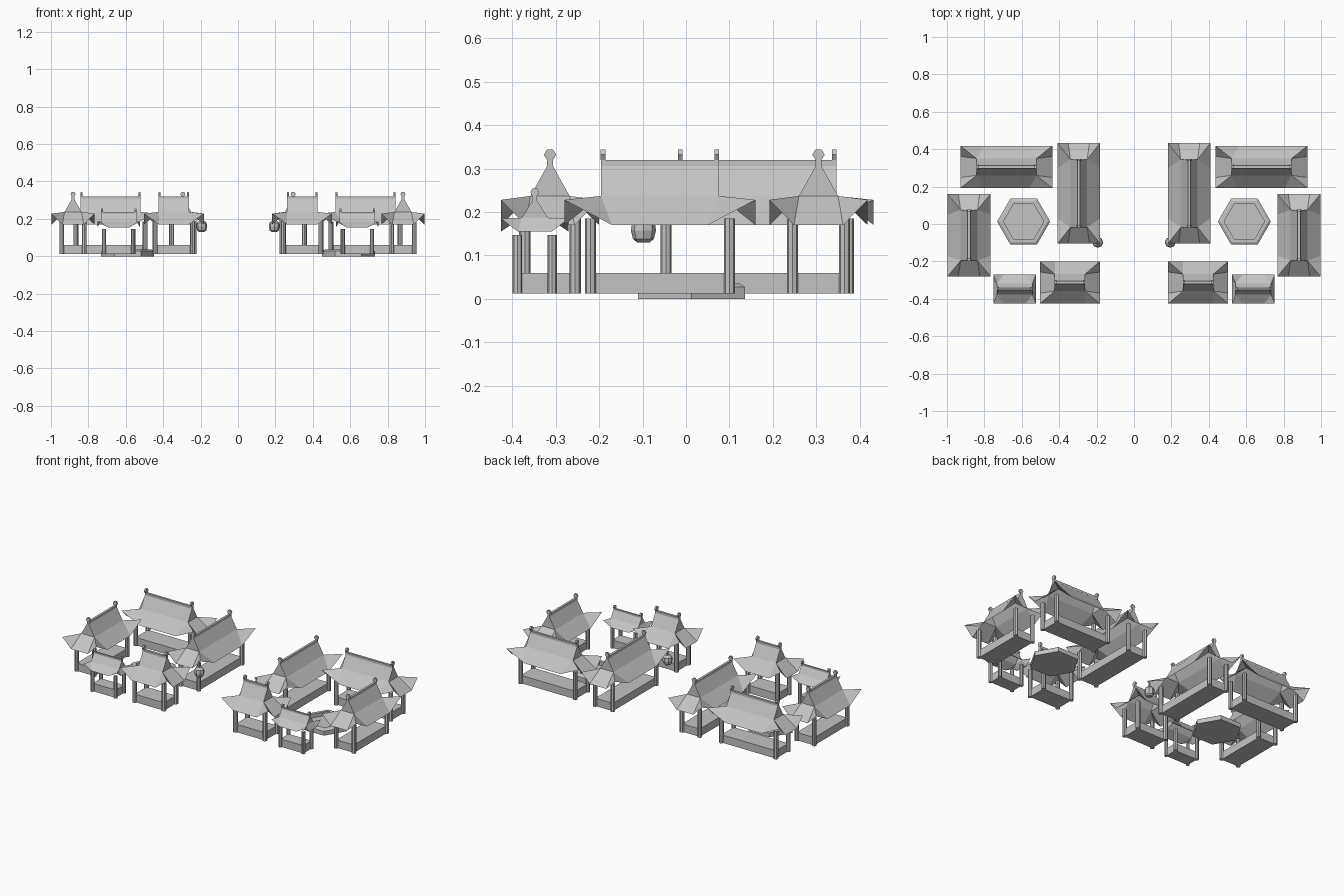
import bpy, bmesh, math
from mathutils import Matrix, Vector

cube = bpy.data.objects.get("Cube")
if cube:
    bpy.data.objects.remove(cube)

grey = bpy.data.materials.new("plain_grey")
grey.use_nodes = True
COLOR = (0.55, 0.55, 0.55, 1)
grey.diffuse_color = COLOR
grey.node_tree.nodes["Principled BSDF"].inputs["Base Color"].default_value = COLOR


def finish(name, bm, place):
    me = bpy.data.meshes.new(name)
    bm.to_mesh(me)
    bm.free()
    me.materials.append(grey)
    ob = bpy.data.objects.new(name, me)
    ob.matrix_world = place
    bpy.context.collection.objects.link(ob)
    return ob


def box(bm, x, y, z0, z1, hx, hy):
    mat = Matrix.Translation((x, y, (z0 + z1) / 2)) @ Matrix.Diagonal((2 * hx, 2 * hy, z1 - z0, 1))
    bmesh.ops.create_cube(bm, size=1, matrix=mat)


def roof(name, place, L, W, r, g, heights):
    """Hip and gable roof with upturned corners, open underneath."""
    low, tip, shoulder, top = heights
    a, b = L * 0.5, W * 0.5
    bm = bmesh.new()

    def face(*pts):
        bm.faces.new([bm.verts.new(p) for p in pts])

    for s in (-1, 1):
        # steep upper slope and the middle of the long eave
        face((-r, 0, top), (r, 0, top), (r, s * g, shoulder), (-r, s * g, shoulder))
        face((-r, s * g, shoulder), (r, s * g, shoulder), (a, s * W, low), (-a, s * W, low))
        # gable wall and the middle of the end eave
        face((s * r, -g, shoulder), (s * r, g, shoulder), (s * r, 0, top))
        face((s * r, -g, shoulder), (s * r, g, shoulder), (s * L, b, low), (s * L, -b, low))
        # raised corners
        for t in (-1, 1):
            corner, peak = (s * r, t * g, shoulder), (s * L, t * W, tip)
            face(corner, peak, (s * a, t * W, low))
            face(corner, peak, (s * L, t * b, low))
    bmesh.ops.remove_doubles(bm, verts=bm.verts, dist=1e-5)
    bmesh.ops.recalc_face_normals(bm, faces=bm.faces)
    if sum(f.normal.z for f in bm.faces) < 0:
        bmesh.ops.reverse_faces(bm, faces=bm.faces)
    finish(name + "_roof", bm, place)


def pavilion(name, place, L, W, r, post_x, post_y, small=False):
    k = 0.75 if small else 1
    heights = (0.155, 0.185, 0.187, 0.235) if small else (0.17, 0.228, 0.237, 0.318)
    top = heights[3]
    roof(name, place, L, W, r, 0.03 if small else 0.045, heights)

    # ridge beam with a flat six-sided finial at each end
    bm = bmesh.new()
    box(bm, 0, 0, top - 0.012 * k, top + 0.002, r, 0.007 * k)
    for s in (-1, 1):
        mat = (Matrix.Translation((s * (r - 0.005), 0, top + 0.014 * k))
               @ Matrix.Rotation(math.pi / 2, 4, "Y"))
        bmesh.ops.create_cone(bm, cap_ends=True, segments=6, radius1=0.014 * k,
                              radius2=0.014 * k, depth=0.011, matrix=mat)
    finish(name + "_ridge", bm, place)

    # low plinth
    bm = bmesh.new()
    box(bm, 0, 0, 0.012, 0.06, post_x, post_y)
    finish(name + "_plinth", bm, place)

    # corner posts
    bm = bmesh.new()
    rad = 0.013 if not small else 0.011
    z1 = 0.147 if small else 0.185
    for s in (-1, 1):
        for t in (-1, 1):
            mat = Matrix.Translation((s * post_x, t * post_y, (z1 + 0.012) / 2))
            bmesh.ops.create_cone(bm, cap_ends=True, segments=8, radius1=rad,
                                  radius2=rad, depth=z1 - 0.012, matrix=mat)
    finish(name + "_posts", bm, place)


def lathe(name, profile, sides, place, smooth=False):
    """Turn a closed or pole-to-pole profile around z."""
    bm = bmesh.new()
    rings = []
    for rad, z in profile:
        rings.append([bm.verts.new((rad * math.cos(i * math.tau / sides),
                                    rad * math.sin(i * math.tau / sides), z))
                      for i in range(sides)])
    for lo, hi in zip(rings, rings[1:]):
        for i in range(sides):
            j = (i + 1) % sides
            bm.faces.new((lo[i], lo[j], hi[j], hi[i]))
    bm.faces.new(rings[0][::-1])
    bm.faces.new(rings[-1])
    bmesh.ops.recalc_face_normals(bm, faces=bm.faces)
    return finish(name, bm, place)


def at(x, y, turned=False):
    m = Matrix.Translation((x, y, 0))
    return m @ Matrix.Rotation(math.pi / 2, 4, "Z") if turned else m


for side, s in (("left", 1), ("right", -1)):
    # five pavilions around each courtyard
    pavilion(side + "_back_hall", at(s * 0.682, 0.305), 0.246, 0.113, 0.16, 0.185, 0.06)
    pavilion(side + "_outer_hall", at(s * 0.882, -0.06, True), 0.22, 0.115, 0.136, 0.16, 0.06)
    pavilion(side + "_inner_hall", at(s * 0.295, 0.164, True), 0.268, 0.113, 0.182, 0.21, 0.06)
    pavilion(side + "_front_hall", at(s * 0.343, -0.313), 0.16, 0.113, 0.081, 0.1, 0.058)
    pavilion(side + "_front_kiosk", at(s * 0.638, -0.348), 0.114, 0.078, 0.095, 0.078, 0.04, True)

    # six-sided pool with a raised rim
    lathe(side + "_pool",
          [(0.112, 0), (0.142, 0), (0.142, 0.027), (0.128, 0.035), (0.108, 0.035), (0.108, 0.012)],
          6, at(s * 0.59, 0.013))

    # hanging lantern and its cord
    spot = at(s * 0.194, -0.098)
    lathe(side + "_lantern",
          [(0.014, 0.13), (0.024, 0.138), (0.029, 0.158), (0.026, 0.178), (0.013, 0.19)], 8, spot)
    bm = bmesh.new()
    box(bm, 0, 0, 0.188, 0.225, 0.003, 0.003)
    finish(side + "_lantern_cord", bm, spot)
